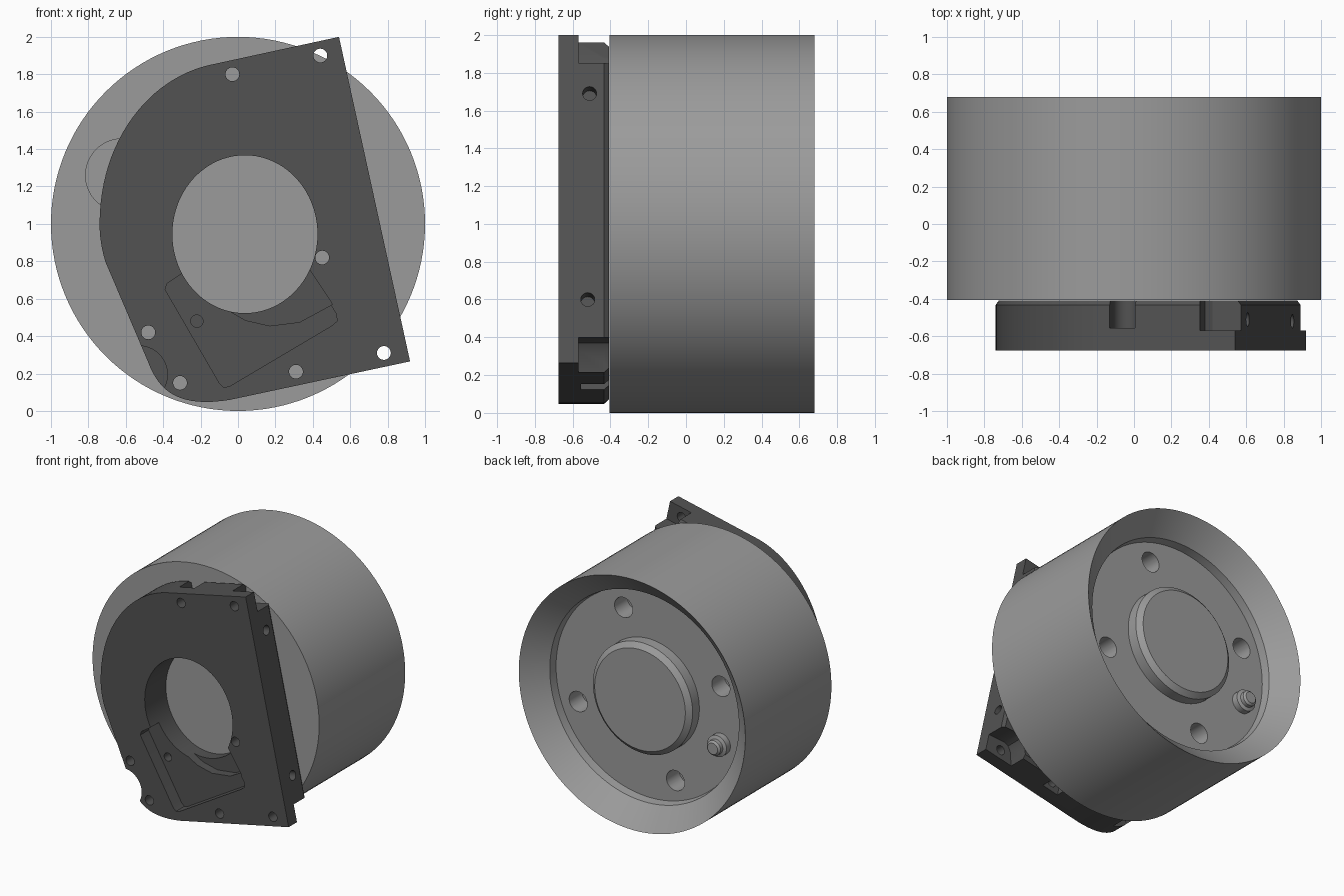
import bpy, bmesh, math
from mathutils import Vector, Matrix

if "Cube" in bpy.data.objects:
    bpy.data.objects.remove(bpy.data.objects["Cube"])


def material(name, v):
    m = bpy.data.materials.new(name)
    m.diffuse_color = (v, v, v, 1)
    m.use_nodes = True
    m.node_tree.nodes["Principled BSDF"].inputs["Base Color"].default_value = m.diffuse_color
    return m


GREY = material("mid grey", 0.33)
DARK = material("dark grey", 0.085)


def make(name, bm, mat):
    bmesh.ops.recalc_face_normals(bm, faces=bm.faces)
    me = bpy.data.meshes.new(name)
    bm.to_mesh(me)
    bm.free()
    me.materials.append(mat)
    ob = bpy.data.objects.new(name, me)
    bpy.context.collection.objects.link(ob)
    return ob


def lathe(name, profile, mat, cx=0, cz=1, n=96):
    """Revolve (radius, y) pairs round a y axis; ends are closed flat."""
    bm = bmesh.new()
    rings = [[bm.verts.new((cx + r * math.cos(2 * math.pi * i / n), y,
                            cz + r * math.sin(2 * math.pi * i / n)))
              for i in range(n)] for r, y in profile]
    for a, b in zip(rings, rings[1:]):
        for i in range(n):
            j = (i + 1) % n
            bm.faces.new((a[i], a[j], b[j], b[i]))
    bm.faces.new(rings[0])
    bm.faces.new(rings[-1])
    return make(name, bm, mat)


def prism(name, pts, y0, y1, mat, chamfer=0):
    """Extrude an (x, z) outline along y, with an optional back chamfer."""
    bm = bmesh.new()
    face = bm.faces.new([bm.verts.new((x, y0, z)) for x, z in pts])
    steps = [(y1 - chamfer, 1)] + ([(y1, 0.975)] if chamfer else [])
    first = True
    for y, s in steps:
        if first:
            geo = bmesh.ops.extrude_face_region(bm, geom=[face], use_keep_orig=True)["geom"]
        else:
            geo = bmesh.ops.extrude_face_region(bm, geom=[face])["geom"]
        first = False
        face = [g for g in geo if isinstance(g, bmesh.types.BMFace)][0]
        for v in face.verts:
            v.co = Vector((v.co.x * s, y, 1 + (v.co.z - 1) * s))
    return make(name, bm, mat)


def cut(target, cutter):
    mod = target.modifiers.new("cut", 'BOOLEAN')
    mod.operation, mod.solver, mod.object = 'DIFFERENCE', 'EXACT', cutter
    dg = bpy.context.evaluated_depsgraph_get()
    me = bpy.data.meshes.new_from_object(target.evaluated_get(dg))
    target.modifiers.clear()
    target.data = me
    bpy.data.objects.remove(cutter)


def ellipse(cx, cz, rx, rz, n=64):
    return [(cx + rx * math.cos(2 * math.pi * i / n),
             cz + rz * math.sin(2 * math.pi * i / n)) for i in range(n)]


def bezier(a, b, c, d, n=16):
    out = []
    for i in range(n + 1):
        t = i / n
        u = 1 - t
        w = (u ** 3, 3 * u * u * t, 3 * u * t * t, t ** 3)
        out.append(tuple(sum(k * p[j] for k, p in zip(w, (a, b, c, d))) for j in (0, 1)))
    return out


def slot(cx, cz, angle, r=0.07, length=0.4):
    """Outline of a round-ended slot that runs outwards from a point."""
    pts = [(r * math.cos(t), r * math.sin(t)) for t in
           [math.pi / 2 + math.pi * i / 12 for i in range(13)]]
    pts += [(length, -r), (length, r)]
    c, s = math.cos(angle), math.sin(angle)
    return [(cx + x * c - y * s, cz + x * s + y * c) for x, y in pts]


# Drum with conical back recess, floor and raised hub
drum = lathe("drum", [(1, -0.405), (1, 0.68), (0.835, 0.525), (0.825, 0.46),
                      (0.44, 0.46), (0.44, 0.545), (0.40, 0.58)], GREY, n=128)
for k in range(4):
    a = math.radians(70 + 90 * k)
    cut(drum, prism("cutter", ellipse(0.67 * math.cos(a), 1 + 0.67 * math.sin(a),
                                      0.08, 0.08, 32), 0.3, 0.5, GREY))
# Shallow round recess on the drum front
cut(drum, prism("cutter", ellipse(-0.62, 1.26, 0.195, 0.195), -0.45, -0.36, GREY))

# Locating peg on the drum floor
a = math.radians(200)
peg = lathe("locating_peg", [(0.085, 0.45), (0.085, 0.51), (0.06, 0.52), (0.06, 0.55),
                             (0.045, 0.565)], GREY, 0.67 * math.cos(a),
            1 + 0.67 * math.sin(a), 32)

# Mounting plate outline
outline = [(0.54, 2.0), (0.92, 0.265)]
outline += bezier((-0.04, 0.06), (-0.31, 0.015), (-0.42, 0.10), (-0.48, 0.26))
outline += bezier((-0.71, 0.80), (-0.73, 0.87), (-0.74, 0.93), (-0.74, 1.0), 6)
outline += bezier((-0.74, 1.0), (-0.74, 1.45), (-0.47, 1.78), (-0.15, 1.85), 24)[1:]
plate = prism("mounting_plate", outline, -0.675, -0.408, DARK, 0.025)

# Central bore, front pocket and its deeper curved step
cut(plate, prism("cutter", ellipse(0.037, 0.945, 0.388, 0.422, 80), -0.8, -0.3, DARK))
cut(plate, prism("cutter", [(-0.27, 0.754), (-0.38, 0.68), (-0.39, 0.65), (-0.10, 0.15),
                            (-0.075, 0.125), (-0.04, 0.135), (0.50, 0.455), (0.53, 0.48),
                            (0.525, 0.52), (0.365, 0.775), (0.04, 0.95)],
                 -0.8, -0.57, DARK))
cut(plate, prism("cutter", [(-0.09, 0.56), (0.04, 0.485), (0.17, 0.455), (0.33, 0.475),
                            (0.505, 0.57), (0.37, 0.775), (0.04, 0.95)],
                 -0.8, -0.50, DARK))
# Round relief at the lower left corner
cut(plate, prism("cutter", ellipse(-0.53, 0.195, 0.153, 0.153, 40), -0.8, -0.56, DARK))

# Screw holes through the plate
for x, z in [(-0.03, 1.80), (0.44, 1.90), (0.78, 0.31), (0.31, 0.21),
             (-0.31, 0.15), (-0.48, 0.42), (0.45, 0.82)]:
    cut(plate, prism("cutter", ellipse(x, z, 0.037, 0.037, 24), -0.8, -0.3, DARK))
# Blind hole in the pocket floor
cut(plate, prism("cutter", ellipse(-0.22, 0.48, 0.033, 0.033, 24), -0.8, -0.5, DARK))

# Slots behind the screw holes
for x, z, deg in [(-0.045, 1.79, 102), (0.31, 0.21, 282), (-0.31, 0.15, 250),
                  (-0.48, 0.42, 203)]:
    cut(plate, prism("cutter", slot(x, z, math.radians(deg)), -0.555, -0.3, DARK))
# Open pockets behind the two right-hand corners
for pts in ([(0.33, 2.2), (0.36, 1.87), (0.38, 1.835), (0.42, 1.82), (0.8, 1.90), (0.8, 2.2)],
            [(0.66, -0.1), (0.69, 0.33), (0.71, 0.37), (0.75, 0.39), (1.2, 0.42), (1.2, -0.1)]):
    cut(plate, prism("cutter", pts, -0.57, -0.3, DARK))

# Screw holes in the straight right edge
for x, y, z in [(0.608, -0.51, 1.69), (0.848, -0.52, 0.60)]:
    bm = bmesh.new()
    rot = Vector((0.977, 0, 0.214)).to_track_quat('Z', 'Y').to_matrix().to_4x4()
    bmesh.ops.create_cone(bm, cap_ends=True, segments=24, radius1=0.037, radius2=0.037,
                          depth=0.2, matrix=Matrix.Translation((x, y, z)) @ rot)
    cut(plate, make("cutter", bm, DARK))

# Smooth curved walls, keep edges sharp
for ob in (drum, peg, plate):
    bpy.ops.object.select_all(action='DESELECT')
    ob.select_set(True)
    bpy.context.view_layer.objects.active = ob
    bpy.ops.object.shade_smooth_by_angle(angle=math.radians(25))
